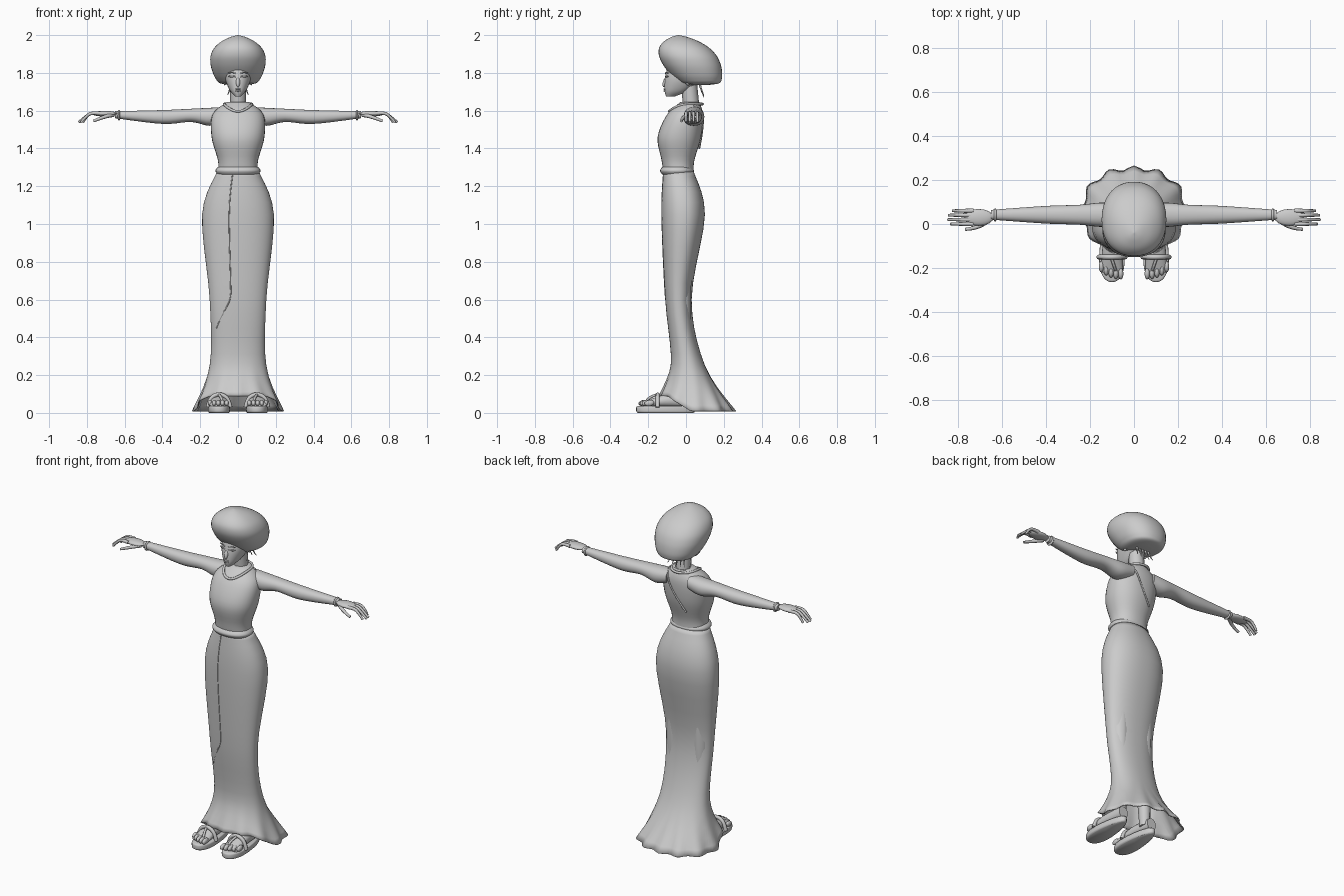
import bpy, bmesh, math
from math import sin, cos, pi
from mathutils import Vector, Matrix

if "Cube" in bpy.data.objects:
    bpy.data.objects.remove(bpy.data.objects["Cube"])

shade = (.6, .6, .6, 1)
grey = bpy.data.materials.new("plain grey")
grey.use_nodes = True
grey.diffuse_color = shade
grey.node_tree.nodes["Principled BSDF"].inputs["Base Color"].default_value = shade


def select_only(ob):
    bpy.ops.object.select_all(action='DESELECT')
    ob.select_set(True)
    bpy.context.view_layer.objects.active = ob


def finish(ob, mirror):
    """Colour, smooth and optionally mirror a part across the middle."""
    ob.data.materials.clear()
    ob.data.materials.append(grey)
    select_only(ob)
    bpy.ops.object.shade_smooth_by_angle(angle=math.radians(50))
    if mirror:
        modifier = ob.modifiers.new("Mirror", 'MIRROR')
        modifier.use_mirror_merge = False
    return ob


def mesh_object(name, bm, mirror):
    bmesh.ops.recalc_face_normals(bm, faces=bm.faces)
    mesh = bpy.data.meshes.new(name)
    bm.to_mesh(mesh)
    bm.free()
    ob = bpy.data.objects.new(name, mesh)
    bpy.context.collection.objects.link(ob)
    return finish(ob, mirror)


def interpolate(rows, steps=5):
    """Flow smoothly through a few key cross-sections."""
    rows = [Vector(row) for row in rows]
    result = []
    for i in range(len(rows) - 1):
        before, start = rows[max(i - 1, 0)], rows[i]
        end, after = rows[i + 1], rows[min(i + 2, len(rows) - 1)]
        leave, arrive = (end - before) / 2, (after - start) / 2
        for step in range(steps):
            t = step / steps
            blend = t * t * (3 - 2 * t)
            result.append(start.lerp(end, blend) + leave * (t * (1 - t) ** 2)
                          - arrive * (t * t * (1 - t)))
    return result + [rows[-1]]


def section_point(row, angle, middle=0):
    """Point on a slightly squared oval: position, half width, low and high limits."""
    position, half, low, high = row

    def rounded(value):
        return math.copysign(abs(value) ** .9, value)

    across = middle + half * rounded(cos(angle))
    along = (low + high) / 2 + (high - low) / 2 * rounded(sin(angle))
    return across, along, position


def loft(name, rows, axis='z', sides=32, middle=0, caps=True, tweak=None, mirror=False):
    bm = bmesh.new()
    rings = []
    for row in interpolate(rows):
        ring = []
        for k in range(sides):
            x, y, t = section_point(row, 2 * pi * k / sides, middle)
            point = Vector({'z': (x, y, t), 'x': (t, x, y), 'y': (x, t, y)}[axis])
            ring.append(bm.verts.new(tweak(point) if tweak else point))
        rings.append(ring)
    for lower, upper in zip(rings, rings[1:]):
        for k in range(sides):
            bm.faces.new((lower[k - 1], lower[k], upper[k], upper[k - 1]))
    if caps:
        bm.faces.new(rings[0])
        bm.faces.new(rings[-1])
    return mesh_object(name, bm, mirror)


def ball(name, place, size, tilt=0, mirror=False):
    bm = bmesh.new()
    bmesh.ops.create_uvsphere(bm, u_segments=16, v_segments=10, radius=1)
    bm.transform(Matrix.Translation(place) @ Matrix.Rotation(tilt, 4, 'X')
                 @ Matrix.Diagonal(Vector(size).to_4d()))
    return mesh_object(name, bm, mirror)


def tube(name, points, radius, taper=1, cyclic=False, mirror=False):
    curve = bpy.data.curves.new(name, 'CURVE')
    curve.dimensions = '3D'
    curve.bevel_depth, curve.bevel_resolution = radius, 2
    curve.resolution_u = 5
    curve.use_fill_caps = True
    spline = curve.splines.new('NURBS')
    spline.points.add(len(points) - 1)
    for i, (point, location) in enumerate(zip(spline.points, points)):
        point.co = (*location, 1)
        point.radius = 1 + (taper - 1) * i / (len(points) - 1)
    spline.order_u = 3
    spline.use_endpoint_u = not cyclic
    spline.use_cyclic_u = cyclic
    ob = bpy.data.objects.new(name, curve)
    bpy.context.collection.objects.link(ob)
    select_only(ob)
    bpy.ops.object.convert(target='MESH')
    return finish(bpy.context.object, mirror)


# Skirt: fitted, flaring to a fluted hem that is raised in front and trails behind
def hem(point):
    fade = max(0, 1 - point.z / .3)
    lift = .01 + .08 * max(0, min(1, .2 - 8 * point.y))
    ripple = 1 + .04 * fade ** 2 * cos(12 * math.atan2(point.y - .05, point.x))
    return Vector((point.x * ripple, point.y * ripple, point.z + lift * fade))


skirt_rows = [(0, .235, -.14, .255), (.25, .15, -.08, .1), (.6, .15, -.11, .03),
              (1.05, .19, -.13, .1), (1.28, .11, -.12, .04)]
skirt = loft("skirt", skirt_rows, sides=72, caps=False, tweak=hem)
cloth = skirt.modifiers.new("Cloth", 'SOLIDIFY')
cloth.thickness = .006

# Wrap seam down the front of the skirt
seam = [section_point(row, 4.5 - 4.5 * max(0, .6 - row[0]))
        for row in interpolate(skirt_rows) if row[0] > .38]
tube("skirt_seam", seam, .003)

# Bodice, belt and trims
loft("bodice", [(1.28, .105, -.12, .04), (1.34, .107, -.13, .045), (1.46, .14, -.15, .08),
                (1.58, .135, -.1, .09), (1.645, .06, -.03, .07)])
bulges = [(k, .012 * sin(pi * k / 4)) for k in range(5)]
loft("belt", [(1.262 + k / 100, .107 + b, -.125 - b, .03 + b) for k, b in bulges])
turns = [2 * pi * k / 16 for k in range(16)]
tube("neckline_trim", [(.075 * cos(a), .09 * sin(a), 1.635 - .04 * max(0, -sin(a)) ** 2) for a in turns],
     .007, cyclic=True)
tube("back_strap", [(.08, .04, 1.63), (.07, .09, 1.6), (.02, .09, 1.5), (-.05, .07, 1.4)], .005)

# Neck, head and face
tube("neck", [(0, .03, 1.6), (0, .01, 1.8)], .043)
loft("head", [(1.675, .015, -.105, -.06), (1.71, .045, -.114, .02), (1.78, .07, -.11, .09),
              (1.86, .06, -.09, .08)])
ball("nose", (0, -.11, 1.752), (.011, .012, .028), tilt=-.35)
for name, height in (("upper_lip", 1.714), ("lower_lip", 1.705)):
    ball(name, (0, -.112, height), (.016, .007, .005))
ball("eye", (.03, -.1, 1.78), (.014, .006, .006), mirror=True)
for name, height in (("eyelid", 1.787), ("eyebrow", 1.805)):
    tube(name, [(.012, -.109, height - .008), (.03, -.109, height), (.05, -.095, height - .006)],
         .003, mirror=True)
ball("ear", (.07, .01, 1.76), (.008, .016, .026), mirror=True)


# Large rounded hair, fuller below and leaning forward on top
def hair_row(angle):
    lean = .02 + .06 * cos(angle)
    swell = sin(angle) ** (.9 - .5 * cos(angle))
    return 1.868 - .132 * cos(angle), .147 * swell, lean - .155 * swell, lean + .155 * swell


loft("hair", [hair_row(pi * (k + .1) / 9.2) for k in range(10)], sides=40)
for i in range(-2, 3):
    x = i * .02
    tube("nape_strand", [(x, .07, 1.75), (x, .08, 1.71), (x * 1.4, .095, 1.67 + .006 * abs(i))],
         .007, taper=.2)

# Arms stretched to the sides, with cuffs and hands
loft("arm", [(.07, .05, 1.54, 1.62), (.15, .055, 1.52, 1.615), (.25, .045, 1.54, 1.61),
             (.4, .04, 1.53, 1.603), (.65, .022, 1.56, 1.597)],
     axis='x', sides=24, middle=.042, mirror=True)
ball("cuff", (.63, .041, 1.576), (.01, .03, .028), mirror=True)
ball("palm", (.705, .03, 1.584), (.068, .038, .015), mirror=True)
for i in range(4):
    y = .02 * i
    tip = .845 - .008 * (i - 1.3) ** 2
    tube("finger", [(.73, y, 1.585), (.77, y, 1.59), (.8, y, 1.575), (tip, y, 1.538)],
         .0105, taper=.6, mirror=True)
tube("thumb", [(.66, .02, 1.578), (.7, -.02, 1.572), (.765, -.024, 1.545)], .012, taper=.6, mirror=True)


# Legs under the skirt, feet and sandals
def sole_shape(point):
    return Vector((.1 + point.x * (.055 - .015 * point.y), .155 * point.y - .108, point.z))


tube("leg", [(.085, -.01, .06), (.08, -.03, .7)], .03, taper=2, mirror=True)
loft("sandal_sole", [(0, .9, -.95, .95), (.008, 1, -1, 1), (.03, 1, -1, 1), (.036, .9, -.95, .95)],
     tweak=sole_shape, mirror=True)
loft("foot", [(-.22, .05, .03, .06), (-.1, .043, .03, .1), (.03, .03, .03, .1)],
     axis='y', sides=20, middle=.1, mirror=True)
for i in range(5):
    ball("toe", (.06 + .022 * i, -.226 + .002 * i ** 2, .052), (.012, .026, .016), tilt=.15, mirror=True)
arch = [pi * k / 6 for k in range(7)]
tube("sandal_strap", [(.1 + .06 * cos(a), -.15, .03 + .07 * sin(a)) for a in arch], .011, mirror=True)
tube("toe_thong", [(.08, -.22, .04), (.084, -.21, .08), (.1, -.16, .095)], .007, mirror=True)
